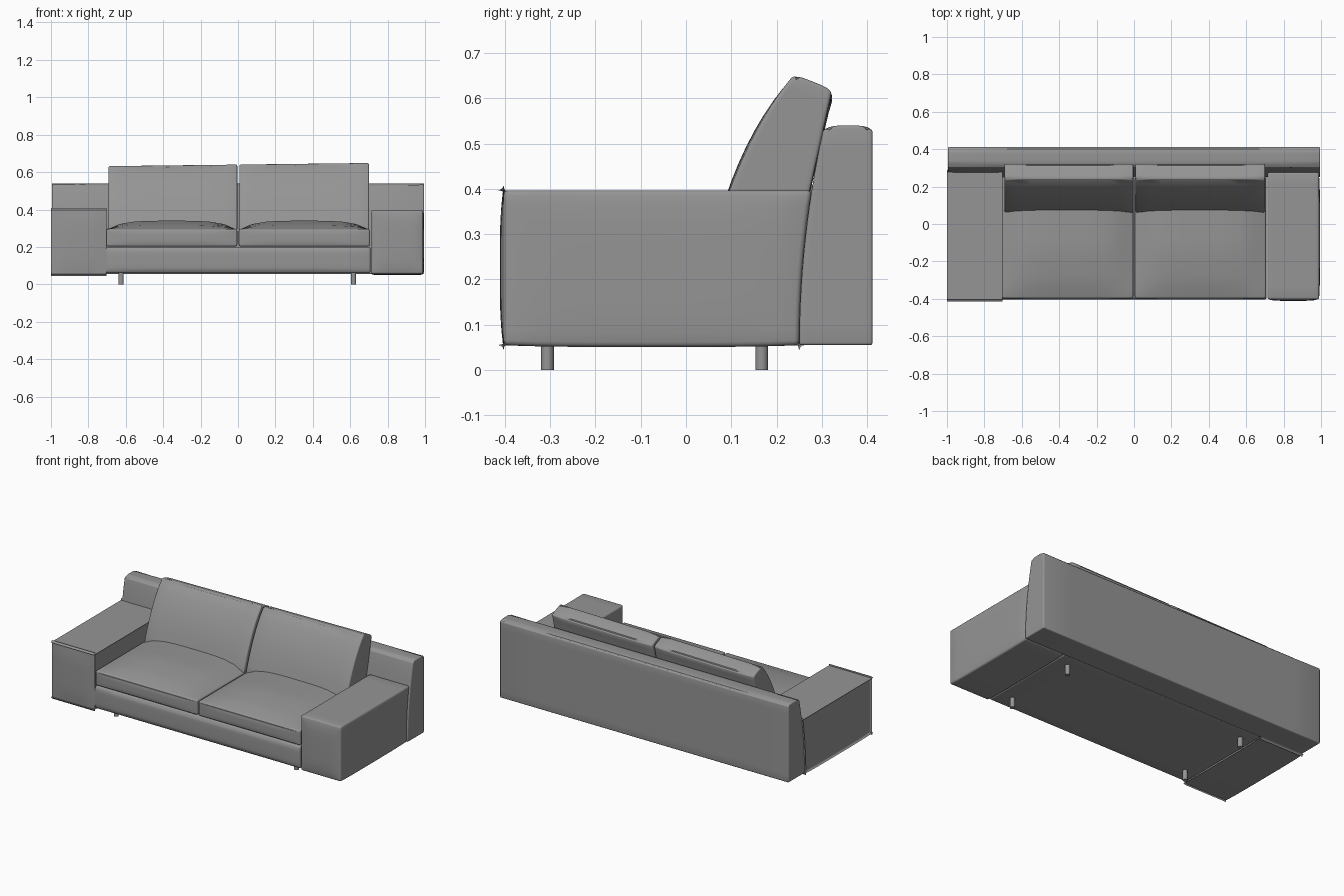
import bpy, bmesh, math

cube = bpy.data.objects.get("Cube")
if cube:
    bpy.data.objects.remove(cube, do_unlink=True)


def make_material(name, colour):
    mat = bpy.data.materials.new(name)
    mat.use_nodes = True
    mat.diffuse_color = colour
    mat.node_tree.nodes["Principled BSDF"].inputs["Base Color"].default_value = colour
    return mat


fabric = make_material("grey fabric", (0.3, 0.3, 0.3, 1))


def finish(bm, name):
    mesh = bpy.data.meshes.new(name)
    bm.to_mesh(mesh)
    bm.free()
    obj = bpy.data.objects.new(name, mesh)
    mesh.materials.append(fabric)
    bpy.context.collection.objects.link(obj)
    bpy.ops.object.select_all(action='DESELECT')
    obj.select_set(True)
    bpy.context.view_layer.objects.active = obj
    bpy.ops.object.shade_smooth_by_angle(angle=math.radians(35))


def block(name, shape, bevel=0.01):
    """Gridded unit box, bent by shape(u, v, w), with rounded edges."""
    bm = bmesh.new()
    bmesh.ops.create_cube(bm, size=1)
    bmesh.ops.subdivide_edges(bm, edges=bm.edges[:], cuts=9, use_grid_fill=True)
    rims = [e for e in bm.edges if e.calc_face_angle(0) > 1]
    for v in bm.verts:
        v.co = shape(v.co.x + 0.5, v.co.y + 0.5, v.co.z + 0.5)
    bmesh.ops.bevel(bm, geom=rims, offset=bevel, segments=3, profile=0.5,
                    affect='EDGES', clamp_overlap=True)
    bmesh.ops.recalc_face_normals(bm, faces=bm.faces[:])
    finish(bm, name)


def mix(a, b, t):
    return a + (b - a) * t


def crown(t):
    return 1 - (2 * t - 1) ** 4


def rest_front(z):
    # curved face where the backrest meets the arms and cushions
    return 0.25 + 0.055 * ((z - 0.05) / 0.49) ** 2


# Backrest with a softly crowned top
def backrest(u, v, w):
    z = mix(0.055, 0.53 + 0.01 * crown(v), w)
    return mix(-0.995, 0.995, u), mix(rest_front(z), 0.412, v), z


block("backrest", backrest, 0.006)


# Arms
def arm_shape(side):
    def arm(u, v, w):
        z = mix(0.055 - 0.004 * crown(v), 0.397, w)
        front = -0.403 - 0.008 * crown(u) * crown(w)
        x = mix(0.713, 0.99 + 0.005 * crown(w) * crown(v), u)
        return side * x, mix(front, rest_front(z), v), z
    return arm


for label, side in (("left", 1), ("right", -1)):
    block(label + "_arm", arm_shape(side), 0.011)


# Base under the seat
def base(u, v, w):
    return (mix(-0.708, 0.708, u),
            mix(-0.398 - 0.006 * crown(w), 0.26, v), mix(0.06, 0.2, w))


block("seat_base", base, 0.01)


# Seat cushions, puffed on top
def seat_shape(x0, x1):
    def seat(u, v, w):
        puff = 0.045 * crown(u) * min(1, 2.5 * v) ** 0.6
        front = -0.397 - 0.008 * crown(w) * crown(u)
        return mix(x0, x1, u), mix(front, 0.25, v), mix(0.203, 0.295 + puff, w)
    return seat


# Back cushions, leaning with a bulging front
def back_shape(x0, x1):
    def back(u, v, w):
        s = 1 - w
        front_y = s * s * 0.06 + 2 * s * w * 0.12 + w * w * 0.235
        front_z = s * s * 0.29 + 2 * s * w * 0.52 + w * w * 0.64
        back_y = mix(0.25, 0.322, w)
        back_z = mix(0.29, 0.606, w)
        x = mix(x0, x1, u)
        bulge = 0.02 * (1 - crown(u)) * s * w * (1 - v)
        return (x, mix(front_y, back_y, v) + bulge,
                mix(front_z, back_z, v) + 0.012 * x * w + 0.006 * w * crown(v))
    return back


for label, x0, x1 in (("right", -0.705, -0.004), ("left", 0.004, 0.705)):
    block(label + "_seat_cushion", seat_shape(x0, x1), 0.012)
for label, x0, x1 in (("right", -0.692, -0.004), ("left", 0.008, 0.7)):
    block(label + "_back_cushion", back_shape(x0, x1), 0.01)

# Legs
for x_label, x in (("left", 0.618), ("right", -0.625)):
    for y_label, y in (("front", -0.306), ("back", 0.167)):
        bm = bmesh.new()
        bmesh.ops.create_cone(bm, cap_ends=True, segments=20, radius1=0.014,
                              radius2=0.014, depth=0.07)
        bmesh.ops.translate(bm, verts=bm.verts[:], vec=(x, y, 0.035))
        finish(bm, y_label + "_" + x_label + "_leg")
